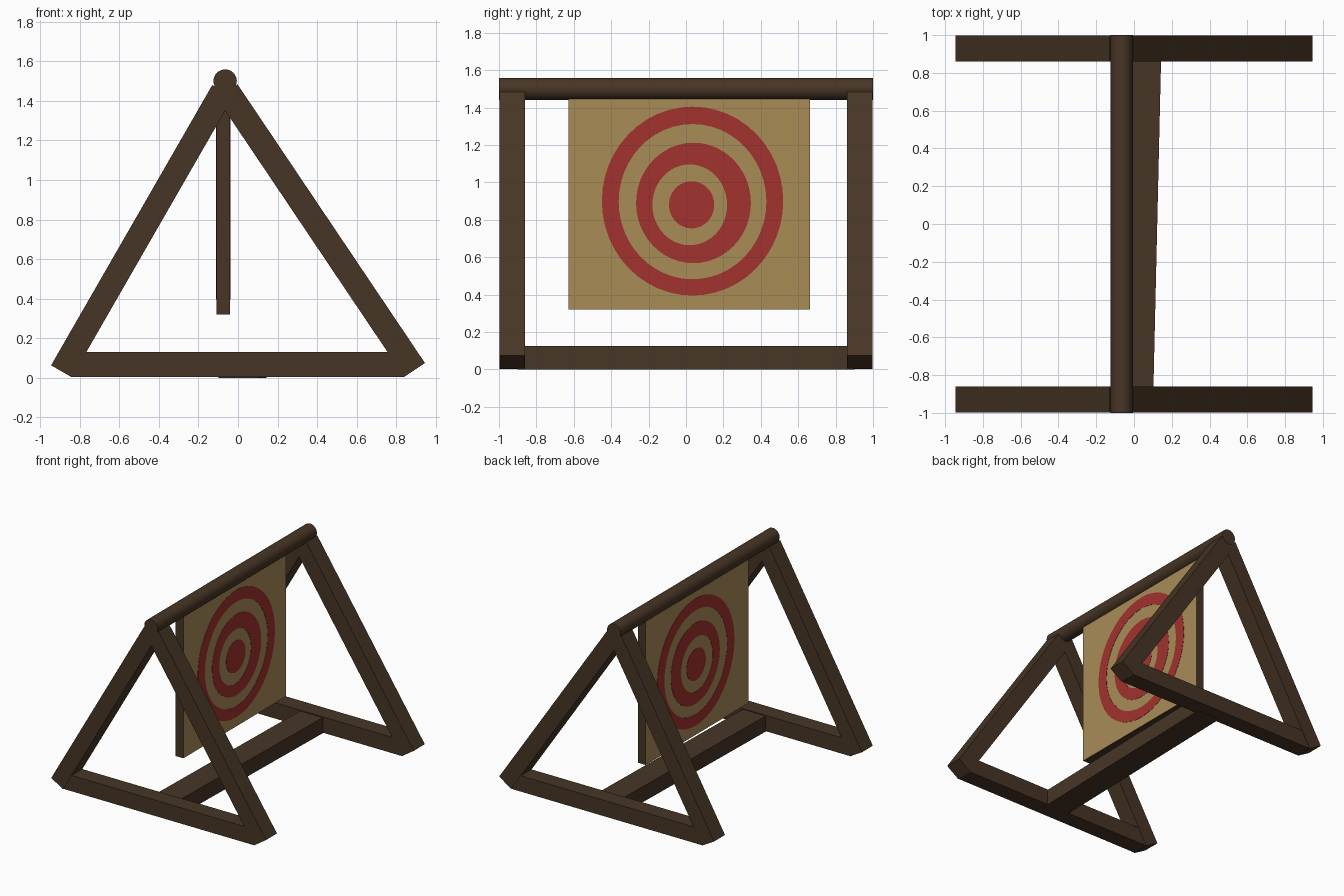
import bpy, bmesh, math
from mathutils import Vector

if "Cube" in bpy.data.objects:
    bpy.data.objects.remove(bpy.data.objects["Cube"])


def material(name, rgb):
    m = bpy.data.materials.new(name)
    m.diffuse_color = (*rgb, 1)
    m.use_nodes = True
    m.node_tree.nodes["Principled BSDF"].inputs["Base Color"].default_value = m.diffuse_color
    return m


WOOD = material("dark wood", (0.063, 0.036, 0.019))
STRAW = material("straw tan", (0.40, 0.265, 0.097))
RED = material("target red", (0.36, 0.032, 0.027))


def finish(name, bm, *mats):
    bmesh.ops.recalc_face_normals(bm, faces=bm.faces)
    me = bpy.data.meshes.new(name)
    bm.to_mesh(me)
    bm.free()
    for m in mats:
        me.materials.append(m)
    ob = bpy.data.objects.new(name, me)
    bpy.context.collection.objects.link(ob)
    return ob


def prism(name, outline, y0, y1):
    """Extrude an (x, z) outline along y."""
    bm = bmesh.new()
    f = bm.faces.new([bm.verts.new((x, y0, z)) for x, z in outline])
    ext = bmesh.ops.extrude_face_region(bm, geom=[f])
    bmesh.ops.translate(bm, vec=(0, y1 - y0, 0),
                        verts=[v for v in ext["geom"] if isinstance(v, bmesh.types.BMVert)])
    return finish(name, bm, WOOD)


def beam(name, outer_a, outer_b, side, width, y0, y1):
    """Leg with square ends, given its outer edge and the inward side."""
    a, b = Vector(outer_a), Vector(outer_b)
    d = (b - a).normalized()
    n = Vector((d.y, -d.x)) * side * width
    return prism(name, [a, b, b + n, a + n], y0, y1)


# Two triangular end frames
for label, s in (("front", -1), ("back", 1)):
    y0, y1 = sorted((s * 0.86, s * 0.998))
    beam(label + "_left_leg", (-0.945, 0.063), (-0.13, 1.48), 1, 0.121, y0, y1)
    beam(label + "_right_leg", (0.945, 0.075), (-0.002, 1.483), -1, 0.126, y0, y1)
    y0, y1 = sorted((s * 0.862, s * 0.995))
    prism(label + "_foot_bar",
          [(-0.84, 0.004), (0.84, 0.004), (0.84, 0.13), (-0.84, 0.13)], y0, y1)

# Slightly skewed beam joining the two foot bars
tie = prism("ground_beam", [(-0.1, 0), (0.1, 0), (0.1, 0.124), (-0.1, 0.124)], -0.9, 0.9)
tie.location.x = 0.023
tie.rotation_euler.z = -math.atan(0.04 / 1.72)

# Round ridge pole
bpy.ops.mesh.primitive_cylinder_add(vertices=32, radius=0.059, depth=2,
                                    location=(-0.065, 0, 1.5),
                                    rotation=(math.pi / 2, 0, 0))
ridge = bpy.context.object
ridge.name = "ridge_pole"
ridge.data.materials.append(WOOD)
bpy.ops.object.shade_smooth_by_angle()

# Target board: straw on both broad faces, wood on the edges
board = prism("target_board",
              [(-0.109, 0.32), (-0.041, 0.32), (-0.041, 1.48), (-0.109, 1.48)], -0.627, 0.662)
board.data.materials.append(STRAW)
for p in board.data.polygons:
    p.material_index = 1 if abs(p.normal.x) > 0.9 else 0


def ring(name, x0, x1, outer, inner, n=48):
    """Thin plate between two ellipses (cy, cz, ry, rz); a disc if inner is None."""
    bm = bmesh.new()

    def loop(x, e):
        cy, cz, ry, rz = e
        return [bm.verts.new((x, cy + ry * math.cos(2 * math.pi * i / n),
                              cz + rz * math.sin(2 * math.pi * i / n))) for i in range(n)]

    a, b = loop(x0, outer), loop(x1, outer)
    loops = [a, b]
    if inner:
        loops += [loop(x1, inner), loop(x0, inner), a]
    else:
        bm.faces.new(a)
        bm.faces.new(b)
    for p, q in zip(loops, loops[1:]):
        for i in range(n):
            j = (i + 1) % n
            bm.faces.new((p[i], p[j], q[j], q[i]))
    return finish(name, bm, RED)


# Painted rings on both sides
RINGS = [
    ("outer_ring", (0.035, 0.90, 0.485, 0.505), (0.035, 0.897, 0.395, 0.415)),
    ("middle_ring", (0.04, 0.89, 0.307, 0.322), (0.02, 0.88, 0.20, 0.216)),
    ("bullseye", (0.03, 0.88, 0.121, 0.126), None),
]
for side, x0, x1 in (("right", -0.042, -0.039), ("left", -0.108, -0.111)):
    for name, outer, inner in RINGS:
        ring(side + "_" + name, x0, x1, outer, inner)
